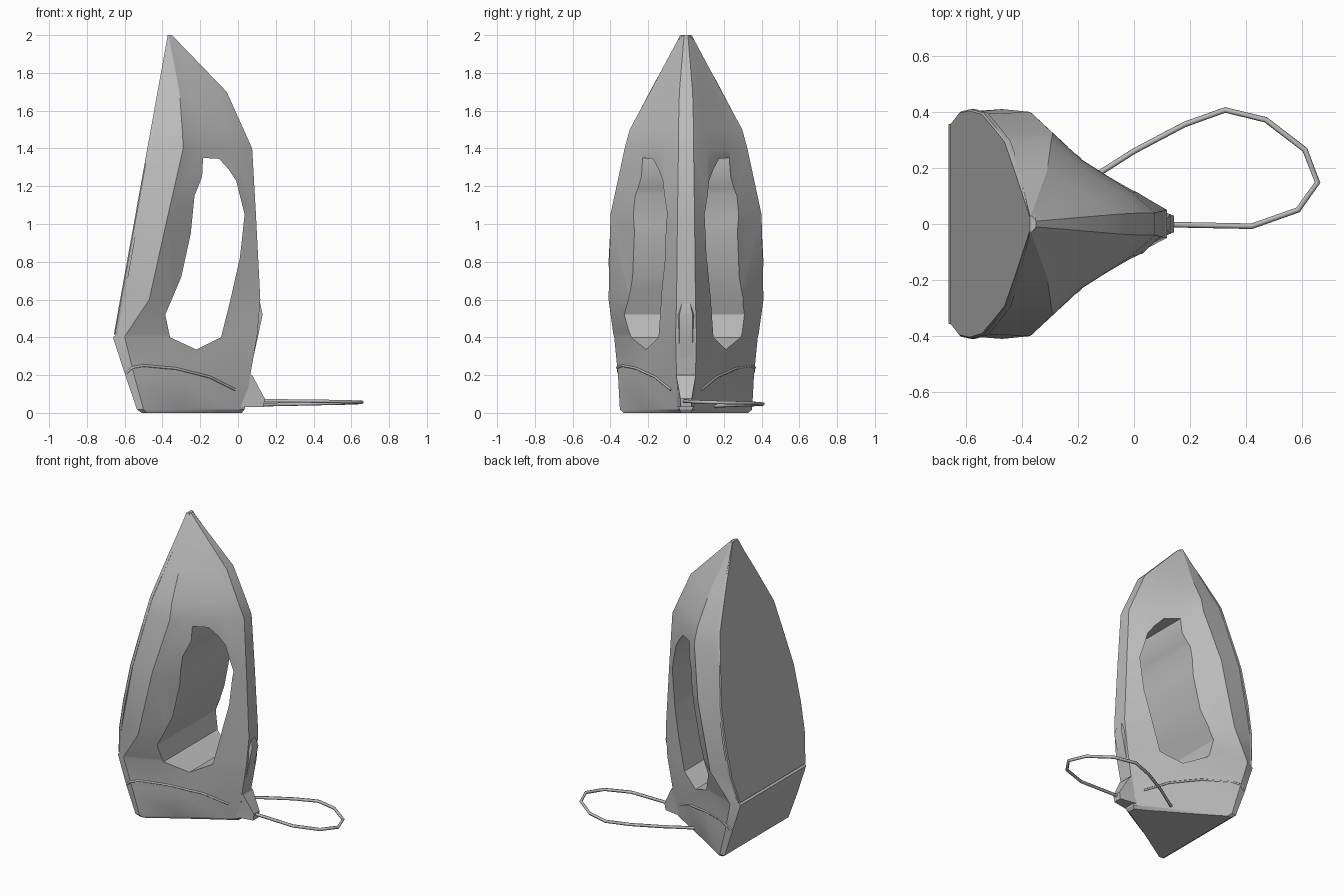
import bpy, bmesh, math
from mathutils import Vector

if "Cube" in bpy.data.objects:
    bpy.data.objects.remove(bpy.data.objects["Cube"])

grey = bpy.data.materials.new("plain grey")
grey.use_nodes = True
colour = (0.5, 0.5, 0.5, 1)
grey.diffuse_color = colour
grey.node_tree.nodes["Principled BSDF"].inputs["Base Color"].default_value = colour


def make(name, rings, angle=28):
    """Skin a stack of equal-length rings and cap both ends."""
    bm = bmesh.new()
    loops = [[bm.verts.new(p) for p in ring] for ring in rings]
    count = len(loops[0])
    for low, high in zip(loops, loops[1:]):
        for i in range(count):
            j = (i + 1) % count
            bm.faces.new((low[i], low[j], high[j], high[i]))
    bm.faces.new(loops[0][::-1])
    bm.faces.new(loops[-1])
    bmesh.ops.recalc_face_normals(bm, faces=bm.faces)
    mesh = bpy.data.meshes.new(name)
    bm.to_mesh(mesh)
    bm.free()
    obj = bpy.data.objects.new(name, mesh)
    bpy.context.collection.objects.link(obj)
    obj.data.materials.append(grey)
    smooth(obj, angle)
    return obj


def smooth(obj, angle):
    bpy.ops.object.select_all(action='DESELECT')
    obj.select_set(True)
    bpy.context.view_layer.objects.active = obj
    bpy.ops.object.shade_smooth_by_angle(angle=math.radians(angle))


def tube(name, points, radius):
    curve = bpy.data.curves.new(name, 'CURVE')
    curve.dimensions = '3D'
    curve.bevel_depth = radius
    curve.bevel_resolution = 1
    curve.use_fill_caps = True
    spline = curve.splines.new('POLY')
    spline.points.add(len(points) - 1)
    for target, p in zip(spline.points, points):
        target.co = (*p, 1)
    obj = bpy.data.objects.new(name, curve)
    bpy.context.collection.objects.link(obj)
    curve.materials.append(grey)
    return obj


def sole_x(z):
    return -0.66 + (z - 0.4) * 0.18


# Body: height, then (x, half width) at sole edge, shoulder, flank, grip, ridge
SECTIONS = [
    (0.0, (-.51, .33), (-.48, .33), (-.29, .21), (-.06, .07), (.02, .025)),
    (.018, (-.535, .345), (-.5, .35), (-.3, .225), (-.05, .085), (.035, .035)),
    (.2, (-.597, .355), (-.55, .36), (-.32, .255), (-.05, .11), (.065, .05)),
    (.4, (-.662, .355), (-.6, .38), (-.36, .29), (-.06, .13), (.1, .055)),
    (.42, (-.638, .36), (-.59, .385), (-.36, .295), (-.06, .13), (.103, .055)),
    (.6, (-.608, .40), (-.47, .41), (-.34, .295), (-.01, .115), (.118, .05)),
    (1.05, (-.527, .393), (-.37, .40), (-.23, .27), (.02, .112), (.095, .045)),
    (1.4, (-.464, .318), (-.29, .325), (-.19, .23), (-.01, .115), (.075, .04)),
    (1.5, (-.446, .293), (-.295, .298), (-.2, .21), (-.05, .11), (.03, .04)),
    (1.7, (-.41, .19), (-.31, .19), (-.25, .15), (-.13, .08), (-.06, .035)),
    (2.0, (-.372, .03), (-.368, .03), (-.362, .025), (-.356, .018), (-.35, .01)),
]
rings = []
for z, *half in SECTIONS:
    rings.append([(x, w, z) for x, w in half] + [(x, -w, z) for x, w in half[::-1]])
body = make("iron_body", rings)

# Moulded seam around the heel, laid on the side surface
seam = [(-.6, .2), (-.56, .24), (-.5, .25), (-.33, .235), (-.15, .19), (.03, .1)]
path = []
for (x0, z0), (x1, z1) in zip(seam, seam[1:]):
    for step in range(4):
        t = step / 4
        start = Vector((x0 + (x1 - x0) * t, -1, z0 + (z1 - z0) * t))
        hit, place, _, _ = body.ray_cast(start, Vector((0, 1, 0)))
        if hit:
            path.append(place)
for side, sign in (("right", 1), ("left", -1)):
    tube(side + "_heel_seam", [(p.x, p.y * sign, p.z) for p in path], .007)

# Handle opening
opening = [(-.185, 1.35), (-.10, 1.345), (-.05, 1.29), (-.01, 1.23), (.035, 1.05),
           (.01, .82), (-.04, .6), (-.09, .4), (-.22, .335), (-.36, .4), (-.385, .52),
           (-.3, .72), (-.25, .95), (-.23, 1.15), (-.19, 1.25)]
cutter = make("handle_opening_cutter", [[(x, y, z) for x, z in opening] for y in (-.7, .7)])
cutter.hide_render = True
cut = body.modifiers.new("opening", 'BOOLEAN')
cut.object = cutter
cut.solver = 'EXACT'
bpy.context.view_layer.objects.active = body
bpy.ops.object.modifier_apply(modifier=cut.name)
bpy.data.objects.remove(cutter)
smooth(body, 28)

# Sole plate on the slanted face
edge = [(.415, .358), (.6, .402), (.8, .41), (1.05, .397), (1.28, .347), (1.5, .297),
        (1.75, .165), (1.98, .035), (2.0, .018)]
outline = [(w, z) for z, w in edge] + [(-w, z) for z, w in edge[::-1]]
make("sole_plate", [[(sole_x(z) + d, w * k, z) for w, z in outline]
                    for d, k in ((0, .985), (.006, 1), (.021, 1))])

# Raised spine at the foot of the handle
spine = [(.02, .018, .04), (.105, .4, .05), (.13, .52, .05), (.118, .58, .03)]
make("handle_spine", [[(x - .08, w + .015, z), (x, w * .7, z), (x, -w * .7, z),
                       (x - .08, -w - .015, z)] for x, z, w in spine])

# Cord guard
guard = [(.03, .125, .03), (.145, .145, .05), (.145, .145, .08), (.1, .085, .2)]
make("cord_guard", [[(.01, .05, z), (front, w, z), (front, -w, z), (.01, -.05, z)]
                    for z, front, w in ((.03, .135, .028), (.075, .142, .03),
                                        (.2, .075, .052))])

# Cord loop
cord = [(.12, -.002), (.42, -.008), (.585, .05), (.655, .148), (.61, .265), (.47, .372),
        (.325, .407), (.18, .355), (0, .26), (-.11, .19), (-.2, .135)]
loop = tube("power_cord", [(x, y, .065 - .03 * i / (len(cord) - 1))
                           for i, (x, y) in enumerate(cord)], .01)
